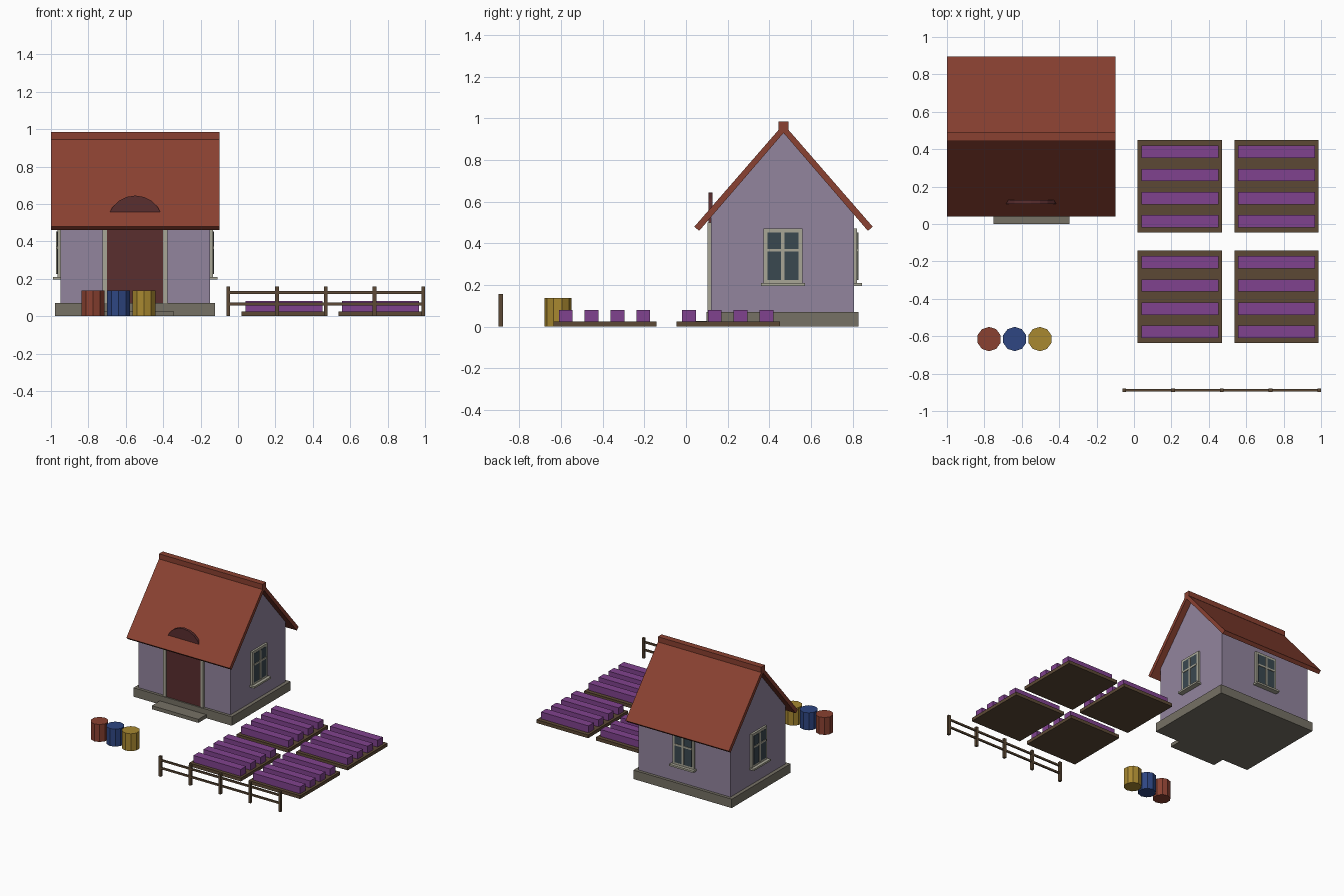
import bpy
import bmesh
from math import cos, sin, pi
from mathutils import Matrix, Vector

if "Cube" in bpy.data.objects:
    bpy.data.objects.remove(bpy.data.objects["Cube"])


def material(name, r, g, b):
    """Flat colour given as sRGB bytes, stored as linear values."""
    lin = [((c / 255 + 0.055) / 1.055) ** 2.4 for c in (r, g, b)] + [1]
    m = bpy.data.materials.new(name)
    m.use_nodes = True
    m.diffuse_color = lin
    m.node_tree.nodes["Principled BSDF"].inputs["Base Color"].default_value = lin
    return m


TILE = material("terracotta", 138, 65, 49)
WALL = material("lilac plaster", 146, 133, 158)
STONE = material("grey stone", 118, 113, 101)
TRIM = material("pale trim", 168, 166, 150)
DOOR = material("dark red wood", 90, 46, 47)
GLASS = material("window glass", 58, 72, 80)
SOIL = material("brown wood", 92, 73, 53)
CROP = material("purple crop", 128, 66, 142)
BLUE = material("blue paint", 46, 70, 130)
YELLOW = material("yellow paint", 168, 136, 48)


def finish(name, bm, mat):
    bmesh.ops.recalc_face_normals(bm, faces=bm.faces)
    mesh = bpy.data.meshes.new(name)
    bm.to_mesh(mesh)
    bm.free()
    mesh.materials.append(mat)
    ob = bpy.data.objects.new(name, mesh)
    bpy.context.collection.objects.link(ob)
    return ob


def add_box(bm, x, y, z):
    """Box from three (low, high) ranges."""
    size = Matrix.Diagonal([r[1] - r[0] for r in (x, y, z)] + [1])
    mid = Matrix.Translation([(r[0] + r[1]) / 2 for r in (x, y, z)])
    bmesh.ops.create_cube(bm, size=1, matrix=mid @ size)


def boxes(name, mat, *ranges):
    bm = bmesh.new()
    for r in ranges:
        add_box(bm, *r)
    return finish(name, bm, mat)


def prism(name, mat, points, offset):
    """Extrude a closed outline along an offset vector."""
    bm = bmesh.new()
    face = bm.faces.new([bm.verts.new(p) for p in points])
    ext = bmesh.ops.extrude_face_region(bm, geom=[face])
    moved = [v for v in ext["geom"] if isinstance(v, bmesh.types.BMVert)]
    bmesh.ops.translate(bm, verts=moved, vec=Vector(offset))
    # keep the starting cap so the solid is closed
    if not face.is_valid or len(bm.faces) < len(points) + 2:
        bmesh.ops.holes_fill(bm, edges=[e for e in bm.edges if e.is_boundary])
    return finish(name, bm, mat)


# House body
HX, HY = -0.55, 0.465
boxes("plinth", STONE, ((-0.978, -0.122), (0.098, 0.828), (0, 0.07)))
boxes("front_step", STONE, ((-0.75, -0.345), (0, 0.1), (0, 0.028)))
gable = [(0.12, 0.07), (0.805, 0.07), (0.805, 0.545), (HY, 0.94), (0.12, 0.545)]
prism("walls", WALL, [(-0.95, y, z) for y, z in gable], (0.8, 0, 0))

# Roof: one chevron profile and a ridge cap
chevron = [(0.04, 0.48), (0.468, 0.972), (0.896, 0.48),
           (0.873, 0.46), (0.468, 0.93), (0.063, 0.46)]
prism("roof", TILE, [(-1, y, z) for y, z in chevron], (0.9, 0, 0))
boxes("ridge_cap", TILE, ((-1, -0.1), (0.445, 0.493), (0.945, 0.986)))

# Arched door rising through the roof, with side jambs
R = 0.15
arch = [(HX + R * cos(pi * i / 10), 0.495 + R * sin(pi * i / 10)) for i in range(11)]
outline = [(HX - R, 0.07), (HX + R, 0.07)] + arch
prism("door", DOOR, [(x, 0.108, z) for x, z in outline], (0, 0.02, 0))
boxes("door_jambs", TRIM, *[((HX + s * 0.162 - 0.012, HX + s * 0.162 + 0.012),
                             (0.104, 0.125), (0.07, 0.5)) for s in (-1, 1)])


def window(name, location, angle):
    """Window built facing -y, then turned onto its wall."""
    frame = boxes(name + "_frame", TRIM,
                  ((-0.094, -0.075), (-0.016, 0.01), (0.2, 0.472)),
                  ((0.075, 0.094), (-0.016, 0.01), (0.2, 0.472)),
                  ((-0.075, 0.075), (-0.016, 0.01), (0.453, 0.472)),
                  ((-0.075, 0.075), (-0.016, 0.01), (0.2, 0.225)),
                  ((-0.008, 0.008), (-0.022, 0), (0.225, 0.453)),
                  ((-0.075, 0.075), (-0.022, 0), (0.36, 0.374)),
                  ((-0.105, 0.105), (-0.04, 0.01), (0.196, 0.21)))
    glass = boxes(name + "_glass", GLASS,
                  ((-0.075, 0.075), (-0.018, 0.01), (0.225, 0.453)))
    for ob in (frame, glass):
        ob.location = location
        ob.rotation_euler.z = angle


window("left_window", (-0.15, HY, 0), pi / 2)
window("right_window", (-0.95, HY, 0), -pi / 2)
window("back_window", (HX, 0.805, 0), pi)

# Four garden beds, each with four crop rows
for x in (0.02, 0.537):
    for y in (-0.045, -0.636):
        boxes("garden_bed", SOIL, ((x, x + 0.45), (y, y + 0.495), (0, 0.026)))
        rows = [y + 0.026 + 0.124 * i for i in range(4)]
        boxes("crop_rows", CROP, *[((x + 0.019, x + 0.431), (r, r + 0.066),
                                    (0.02, 0.08)) for r in rows])

# Barrels
for label, mat, x in (("red", TILE, -0.775), ("blue", BLUE, -0.638), ("yellow", YELLOW, -0.503)):
    bpy.ops.mesh.primitive_cylinder_add(vertices=10, radius=0.065, depth=0.137,
                                        location=(x, -0.615, 0.0685))
    barrel = bpy.context.object
    barrel.name = label + "_barrel"
    barrel.data.materials.append(mat)

# Fence
FY = -0.889
posts = [-0.052 + 0.2605 * i for i in range(5)]
boxes("fence_posts", SOIL, *[((x - 0.01, x + 0.01), (FY - 0.01, FY + 0.01), (0, 0.158))
                             for x in posts])
boxes("fence_rails", SOIL, *[((posts[0], posts[-1]), (FY - 0.006, FY + 0.006),
                              (z - 0.007, z + 0.007)) for z in (0.065, 0.127)])
